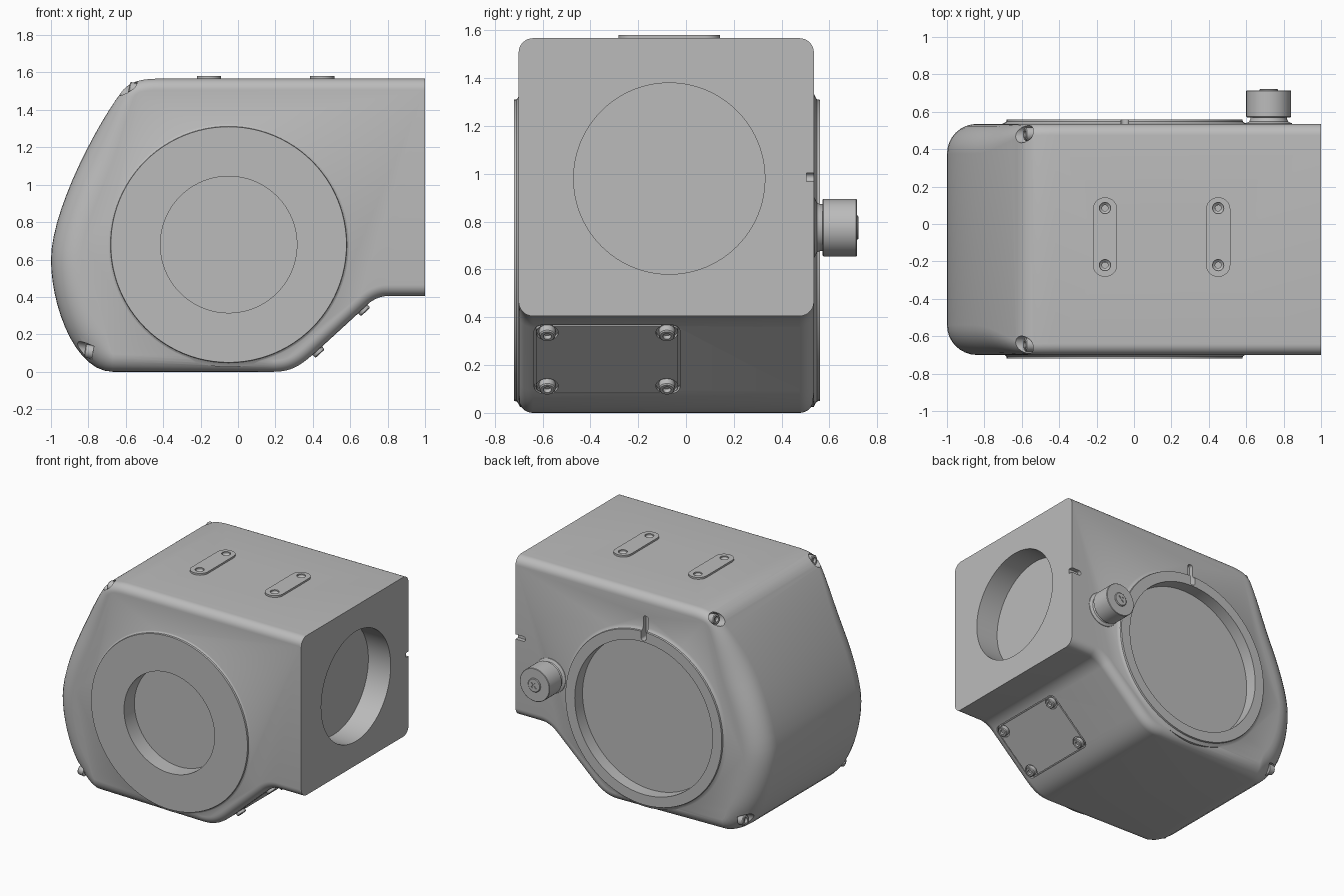
import bpy, bmesh, math
from mathutils import Vector, Matrix
from mathutils.geometry import interpolate_bezier

if "Cube" in bpy.data.objects:
    bpy.data.objects.remove(bpy.data.objects["Cube"])

grey = bpy.data.materials.new("cast_grey")
grey.use_nodes = True
grey.diffuse_color = (0.5, 0.5, 0.5, 1)
grey.node_tree.nodes["Principled BSDF"].inputs["Base Color"].default_value = (0.5, 0.5, 0.5, 1)


def loft(name, rings):
    """Skin a stack of closed rings and cap both ends."""
    bm = bmesh.new()
    rows = [[bm.verts.new(p) for p in ring] for ring in rings]
    n = len(rows[0])
    for a, b in zip(rows, rows[1:]):
        for i in range(n):
            j = (i + 1) % n
            bm.faces.new((a[i], a[j], b[j], b[i]))
    bm.faces.new(rows[0])
    bm.faces.new(rows[-1])
    bmesh.ops.recalc_face_normals(bm, faces=bm.faces)
    mesh = bpy.data.meshes.new(name)
    bm.to_mesh(mesh)
    bm.free()
    mesh.materials.append(grey)
    ob = bpy.data.objects.new(name, mesh)
    bpy.context.collection.objects.link(ob)
    return ob


def frame(origin, z, x):
    z, x = Vector(z).normalized(), Vector(x).normalized()
    y = z.cross(x)
    m = Matrix((x, y, z)).transposed().to_4x4()
    return Matrix.Translation(origin) @ m


def lathe(name, profile, origin, axis, n=32):
    """Turn (radius, height) points around an axis."""
    axis = Vector(axis)
    m = frame(origin, axis, axis.orthogonal())
    turn = [i * math.tau / n for i in range(n)]
    return loft(name, [[m @ Vector((r * math.cos(a), r * math.sin(a), h)) for a in turn]
                       for r, h in profile])


def slab(name, w, h, r, low, high, m):
    """Rounded rectangle extruded along the local z axis."""
    outline = []
    for k, (sx, sy) in enumerate(((1, 1), (-1, 1), (-1, -1), (1, -1))):
        for i in range(9):
            a = (k + i / 8) * math.pi / 2
            outline.append((sx * (w / 2 - r) + r * math.cos(a), sy * (h / 2 - r) + r * math.sin(a)))
    return loft(name, [[m @ Vector((x, y, z)) for x, y in outline] for z in (low, high)])


def combine(target, tool, operation="DIFFERENCE", keep=False):
    mod = target.modifiers.new("cut", "BOOLEAN")
    mod.operation, mod.object, mod.solver = operation, tool, "EXACT"
    bpy.context.view_layer.objects.active = target
    bpy.ops.object.modifier_apply(modifier=mod.name)
    if not keep:
        bpy.data.objects.remove(tool)


def screw(name, origin, axis, r, h):
    lathe(name, [(r, 0), (r, h - 0.005), (r - 0.005, h), (r * 0.5, h), (r * 0.5, h - 0.02)],
          origin, axis, 24)


# Housing side profile
FRONT, BACK, TOP = -0.70, 0.535, 1.567
outline = [Vector((1, 0, 0.405))]
for curve in (
    ((0.80, 0.405), (0.76, 0.405), (0.72, 0.385), (0.69, 0.358)),
    ((0.40, 0.092), (0.33, 0.03), (0.28, 0), (0.19, 0)),
    ((-0.67, 0), (-0.87, 0), (-1, 0.35), (-1, 0.6)),
    ((-1, 0.6), (-1, 0.85), (-0.77, 1.3), (-0.62, 1.5)),
    ((-0.62, 1.5), (-0.58, 1.55), (-0.52, TOP), (-0.42, TOP)),
):
    for p in interpolate_bezier(*[Vector((x, 0, z)) for x, z in curve], 14):
        if (p - outline[-1]).length > 1e-4:
            outline.append(p)
outline.append(Vector((1, 0, TOP)))

# Housing: side edges are rounded, more generously around the curved nose
inward, radius = [], []
for i, p in enumerate(outline):
    t = outline[min(i + 1, len(outline) - 1)] - outline[max(i - 1, 0)]
    inward.append(Vector((t.z, 0, -t.x)).normalized())
    s = min(max((-0.55 - p.x) / 0.3, 0), 1)
    radius.append(0.06 + 0.1 * s * s * (3 - 2 * s))
rings = []
for side, sign in ((FRONT, 1), (BACK, -1)):
    part = []
    for k in range(9):
        a = k / 8 * math.pi / 2
        part.append([p + d * r * (1 - math.sin(a)) + Vector((0, side + sign * r * (1 - math.cos(a)), 0))
                     for p, d, r in zip(outline, inward, radius)])
    rings += part if sign > 0 else part[::-1]
housing = loft("housing", rings)

# Round bosses with their bores on both sides
for y, way, bore, depth in ((-0.6, -1, 0.365, 0.12), (0.44, 1, 0.555, 0.09)):
    boss = [(0.655, 0), (0.655, 0.095), (0.64, 0.102), (0.632, 0.108), (0.63, 0.12)]
    combine(housing, lathe("boss", boss, (-0.05, y, 0.68), (0, way, 0), 96), "UNION")
    combine(housing, lathe("bore", [(bore, 0.12 - depth), (bore, 0.3)],
                           (-0.05, y, 0.68), (0, way, 0), 96))

# Large port in the end face
combine(housing, lathe("port", [(0.4, -0.18), (0.4, 0.1)], (1, -0.07, 0.98), (1, 0, 0), 96))

# Index slots on the back face
for x, z, w, h in ((-0.05, 1.33, 0.04, 0.17), (1.0, 0.985, 0.16, 0.035)):
    combine(housing, slab("slot", w, h, 0.017, -0.03, 0.1,
                          frame((x, BACK, z), (0, 1, 0), (1, 0, 0))))

# Corner pockets, each holding a cap screw
for x, z, tilt in ((-0.54, 1.505, 0.22), (-0.775, 0.105, 0.15)):
    for label, y in (("front", FRONT + 0.055), ("back", BACK - 0.055)):
        axis = (-1, 0, tilt)
        combine(housing, lathe("pocket", [(0.046, 0), (0.046, 0.22)], (x, y, z), axis))
        level = "upper" if z > 1 else "lower"
        screw(f"{level}_{label}_corner_screw", (x, y, z), axis, 0.036, 0.045)

# Access plate recessed in the sloping underside
slope = Vector((0.29, 0, 0.266)).normalized()
out = Vector((slope.z, 0, -slope.x))
m = frame((0.545, -0.33, 0.225), out, slope)
combine(housing, slab("recess", 0.425, 0.61, 0.04, -0.02, 0.1, m))
plate = slab("access_plate", 0.41, 0.595, 0.035, -0.03, 0.002, m)
for u in (-0.165, 0.165):
    for v in (-0.25, 0.25):
        spot = m @ Vector((u, v, -0.012))
        combine(plate, lathe("seat", [(0.046, 0), (0.046, 0.1)], spot, out))
        screw("access_plate_screw", spot, out, 0.034, 0.035)

# Mounting pads on the roof with countersunk holes
for x in (-0.155, 0.45):
    pad = slab("roof_pad", 0.13, 0.425, 0.064, -0.02, 0.013,
               frame((x, -0.07, TOP), (0, 0, 1), (1, 0, 0)))
    for y in (-0.22, 0.085):
        hole = lathe("hole", [(0.016, -0.04), (0.016, -0.008), (0.03, 0.004), (0.03, 0.05)],
                     (x, y, TOP), (0, 0, 1))
        combine(pad, hole, keep=True)
        combine(housing, hole)

# Clamp knob on the back face
spot = (0.72, BACK, 0.775)
lathe("knob_neck", [(0.13, -0.01), (0.125, 0.003), (0.105, 0.012), (0.098, 0.025), (0.098, 0.05)],
      spot, (0, 1, 0), 48)
lathe("knob", [(0.115, 0.035), (0.12, 0.04), (0.12, 0.177), (0.117, 0.18)], spot, (0, 1, 0), 64)
stud = lathe("knob_screw", [(0.05, 0.15), (0.05, 0.183), (0.045, 0.187)], spot, (0, 1, 0))
for turn in ((1, 0, 1), (1, 0, -1)):
    combine(stud, slab("cross", 0.055, 0.012, 0.003, 0.181, 0.3, frame(spot, (0, 1, 0), turn)))

# Smooth curved surfaces, keep edges crisp
bpy.ops.object.select_all(action="DESELECT")
for ob in bpy.context.collection.objects:
    if ob.type == "MESH" and grey.name in ob.data.materials:
        ob.select_set(True)
        bpy.context.view_layer.objects.active = ob
bpy.ops.object.shade_smooth_by_angle(angle=math.radians(30))
